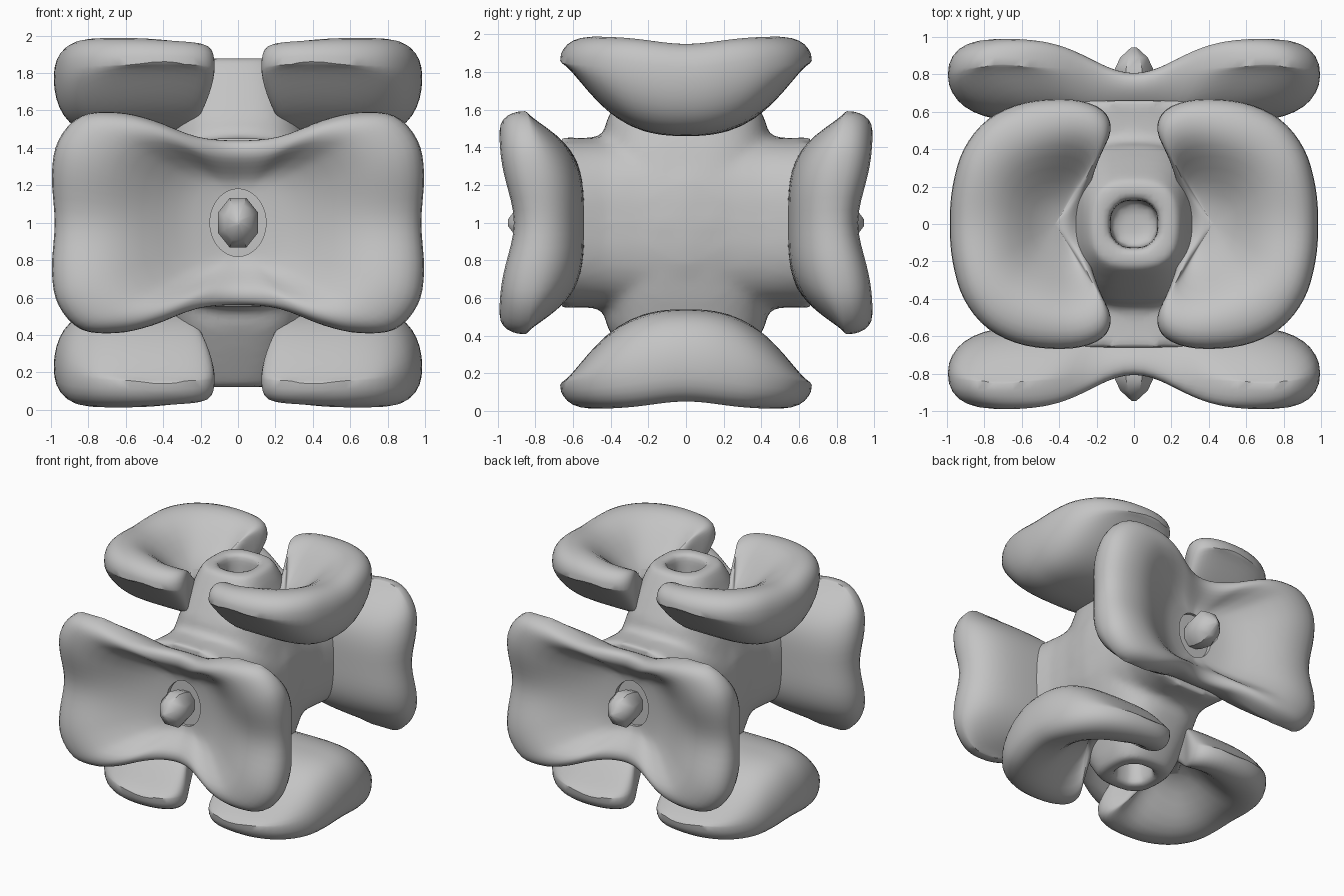
import bpy, bmesh, math
from math import sin, cos, pi, exp, sqrt
from mathutils import Vector

cube = bpy.data.objects.get("Cube")
if cube:
    bpy.data.objects.remove(cube)

grey = bpy.data.materials.new("plain grey")
grey.use_nodes = True
COLOUR = (0.55, 0.55, 0.55, 1)
grey.diffuse_color = COLOUR
grey.node_tree.nodes["Principled BSDF"].inputs["Base Color"].default_value = COLOUR


def loft(name, rings, turn, angle=40, loop=False):
    """Skin closed rings of points, then turn the part about the centre's x axis."""
    bm = bmesh.new()
    rows = [[bm.verts.new(p) for p in ring] for ring in rings]
    pairs = list(zip(rows, rows[1:])) + ([(rows[-1], rows[0])] if loop else [])
    for a, b in pairs:
        for i in range(len(a)):
            j = (i + 1) % len(a)
            bm.faces.new((a[i], a[j], b[j], b[i]))
    if not loop:
        bm.faces.new(rows[0])
        bm.faces.new(rows[-1])
    bmesh.ops.recalc_face_normals(bm, faces=bm.faces)
    mesh = bpy.data.meshes.new(name)
    bm.to_mesh(mesh)
    bm.free()
    mesh.materials.append(grey)
    ob = bpy.data.objects.new(name, mesh)
    bpy.context.collection.objects.link(ob)
    ob.location.z = 1
    ob.rotation_euler.x = turn * pi / 2
    bpy.ops.object.select_all(action='DESELECT')
    ob.select_set(True)
    bpy.context.view_layer.objects.active = ob
    bpy.ops.object.shade_smooth_by_angle(angle=math.radians(angle))
    return ob


def smooth_outline(points, steps=4):
    """Closed Catmull-Rom curve through the points."""
    out, n = [], len(points)
    for i in range(n):
        a, b, c, d = (Vector(points[(i + k - 1) % n]) for k in range(4))
        for s in range(steps):
            t = s / steps
            out.append(0.5 * (2 * b + (c - a) * t + (2 * a - 5 * b + 4 * c - d) * t * t
                              + (3 * b - a - 3 * c + d) * t ** 3))
    return out


def dish(name, turn, outline, inner, rim, floor, under, mirror=1, loop=False):
    """Thick hollowed dish: rolled rim above, cylindrical underside below."""
    N, crest, roll = 14, 0.74, 2.4

    def ring(s, top):
        pts = []
        for o, c in zip(outline, inner):
            u, v = c.lerp(o, s)
            r, b = rim(u, v), under(v)
            edge = max(b, min(0.85 - 0.08 * exp(-(v / 0.4) ** 2), r - 0.06))
            if not top:
                w = edge - (edge - b) * sqrt(max(0, 1 - s ** 5))
            elif s > crest:
                w = edge + (r - edge) * max(0, 1 - ((s - crest) / (1 - crest)) ** roll) ** (1 / roll)
            else:
                t = s / crest
                f = floor(u)
                w = f + (r - f) * t * t * (3 - 2 * t)
            pts.append((u * mirror, v, w))
        return pts

    levels = [sin(i / N * pi / 2) for i in range(N + 1)]
    rings = [ring(s, False) for s in levels] + [ring(s, True) for s in reversed(levels[:-1])]
    return loft(name, rings, turn, loop=loop)


# Front and back plates: one wide dish each, pierced in the middle
quarter = [(0.98, 0), (0.995, 0.26), (0.96, 0.44), (0.84, 0.57), (0.65, 0.59), (0.46, 0.55), (0.22, 0.46)]
half = quarter + [(0, 0.44)] + [(-u, v) for u, v in reversed(quarter)]
plate_outline = smooth_outline(half + [(u, -v) for u, v in reversed(half[1:-1])])
plate_hole = [Vector((0.15 * cos(a), 0.18 * sin(a)))
              for a in (math.atan2(p.y / 0.5, p.x) for p in plate_outline)]
for name, turn in (("front_plate", 1), ("back_plate", 3)):
    dish(name, turn, plate_outline, plate_hole,
         rim=lambda u, v: 0.995 - 0.18 * exp(-(u / 0.32) ** 2) - 0.08 * exp(-(v / 0.25) ** 2),
         floor=lambda u: 0.68 + 0.1 * abs(u),
         under=lambda v: 0.54 + 1.97 * abs(v) ** 3.5, loop=True)

# Top and bottom lobes: a pair of C-shaped dishes open towards the neck
side = [(0.97, 0.2), (0.91, 0.4), (0.78, 0.56), (0.58, 0.65), (0.33, 0.665),
        (0.17, 0.61), (0.125, 0.5), (0.19, 0.34), (0.24, 0.18)]
lobe_outline = smooth_outline([(0.985, 0)] + side + [(0.25, 0)] + [(u, -v) for u, v in reversed(side)])
lobe_centre = [Vector((0.42, 0)) + 0.02 * (p - Vector((0.42, 0))) for p in lobe_outline]


def lobe_rim(u, v):
    opening = 1 / (1 + exp((u - 0.4) / 0.06))
    return 0.99 - 0.34 * opening * exp(-(v / 0.32) ** 2) - 0.04 * exp(-(v / 0.25) ** 2)


for name, turn in (("top", 0), ("bottom", 2)):
    for label, m in (("left", 1), ("right", -1)):
        dish(f"{name}_{label}_lobe", turn, lobe_outline, lobe_centre, lobe_rim,
             floor=lambda u: 0.54 + 0.4 * u,
             under=lambda v: 0.46 + 1.1 * abs(v) ** 2.5, mirror=m)


# Central body: two crossing columns fused into one smooth mass, open at top and bottom
def section(w, hx, hy, n=40, power=2.8):
    def sgn(c):
        return math.copysign(abs(c) ** (2 / power), c)
    return [(hx * sgn(cos(2 * pi * i / n)), hy * sgn(sin(2 * pi * i / n)), w) for i in range(n)]


upright = [(0, 0.47, 0.5), (0.2, 0.45, 0.48), (0.4, 0.4, 0.45), (0.55, 0.35, 0.42), (0.68, 0.31, 0.35),
           (0.8, 0.27, 0.28), (0.88, 0.23, 0.23), (0.88, 0.13, 0.13), (0.6, 0.12, 0.12)]
level = [(0, 0.47, 0.5), (0.25, 0.45, 0.47), (0.42, 0.45, 0.455), (0.56, 0.48, 0.45), (0.66, 0.5, 0.455)]
columns = []
for turn, stations in ((0, upright), (1, level)):
    both = [(-w, a, b) for w, a, b in reversed(stations[1:])] + stations
    columns.append(loft("central_body", [section(*s) for s in both], turn))
for column in columns:
    column.select_set(True)
bpy.ops.object.join()
body = bpy.context.object
fuse = body.modifiers.new("fuse", 'REMESH')
fuse.mode = 'VOXEL'
fuse.voxel_size = 0.03
fuse.use_smooth_shade = True
soften = body.modifiers.new("soften", 'SMOOTH')
soften.factor = 0.5
soften.iterations = 6


# Small pointed buds inside the plate holes
def octagon(w, r, ry):
    return [(r * cos(pi / 8 + i * pi / 4), r * ry * sin(pi / 8 + i * pi / 4), w) for i in range(8)]


for name, turn in (("front_bud", 1), ("back_bud", 3)):
    loft(name, [octagon(w, r, 1.25) for w, r in
                ((0.6, 0.06), (0.72, 0.1), (0.82, 0.115), (0.89, 0.08), (0.945, 0.015))], turn)
